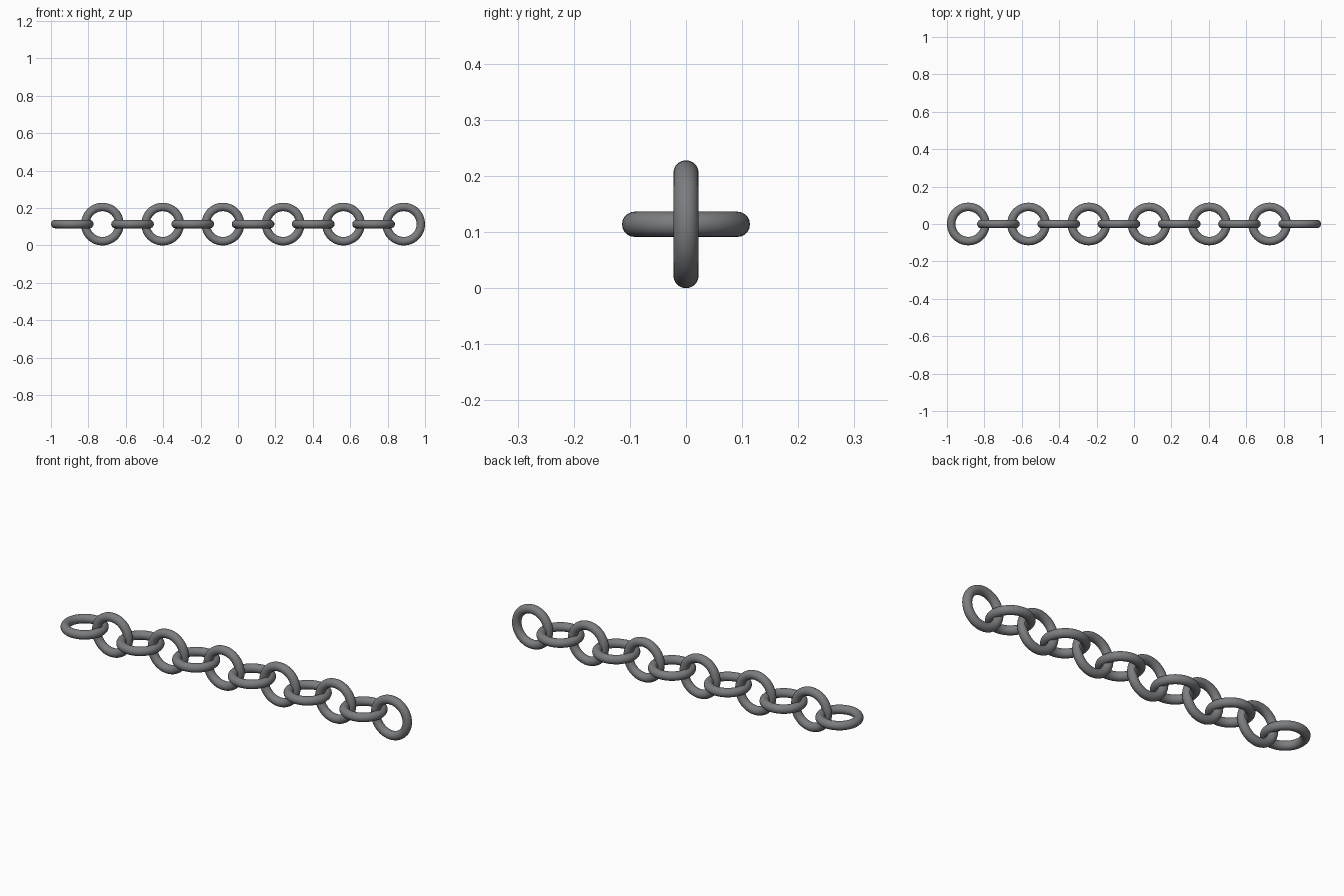
import bpy
import math

if "Cube" in bpy.data.objects:
    bpy.data.objects.remove(bpy.data.objects["Cube"])

LINKS = 12
TUBE = 0.0225                 # radius of the bar
OUTER = 0.114                 # outer radius of a link
RING = OUTER - TUBE           # centre-line radius
FIRST = -1 + OUTER
STEP = -2 * FIRST / (LINKS - 1)

# Dark steel
steel = bpy.data.materials.new("dark_steel")
steel.diffuse_color = (0.2, 0.205, 0.215, 1)
steel.use_nodes = True
steel.node_tree.nodes["Principled BSDF"].inputs["Base Color"].default_value = steel.diffuse_color


def add_link(i):
    # even links lie flat, odd links stand upright
    tilt = math.pi / 2 if i % 2 else 0
    bpy.ops.mesh.primitive_torus_add(
        major_radius=RING, minor_radius=TUBE,
        major_segments=48, minor_segments=20,
        location=(FIRST + i * STEP, 0, OUTER), rotation=(tilt, 0, 0))
    link = bpy.context.object
    link.name = f"{'upright' if i % 2 else 'flat'}_link_{i + 1}"
    link.data.materials.append(steel)
    bpy.ops.object.shade_smooth()


# Chain of interlocking round links
for i in range(LINKS):
    add_link(i)
